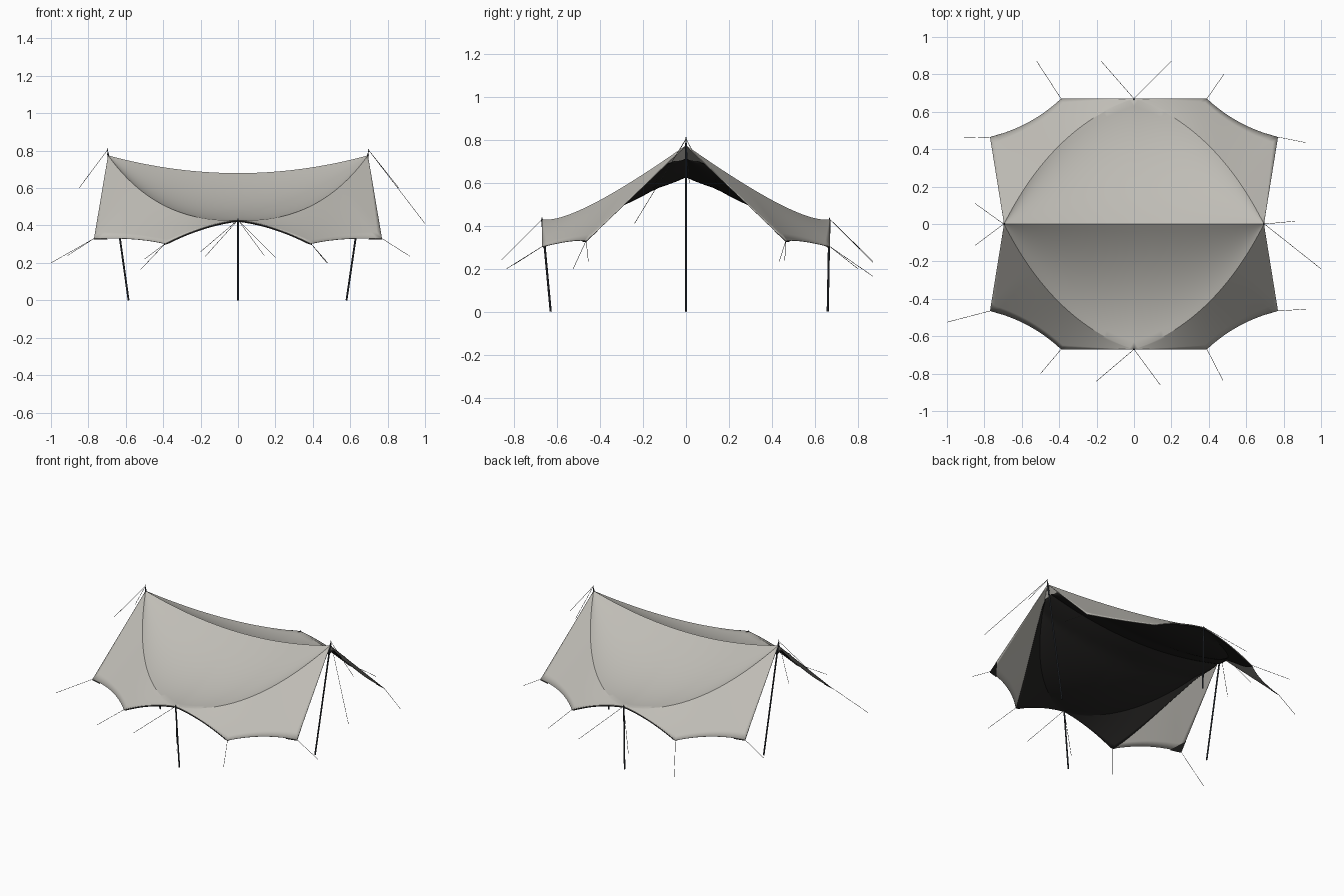
import bpy, bmesh, math
from mathutils import Vector as V

if "Cube" in bpy.data.objects:
    bpy.data.objects.remove(bpy.data.objects["Cube"])


def material(name, rgb):
    m = bpy.data.materials.new(name)
    m.diffuse_color = (*rgb, 1)
    m.use_nodes = True
    m.node_tree.nodes["Principled BSDF"].inputs["Base Color"].default_value = m.diffuse_color
    return m


CANVAS = material("light grey canvas", (0.52, 0.505, 0.465))
LINING = material("black lining", (0.018, 0.017, 0.016))
METAL = material("dark pole metal", (0.035, 0.04, 0.05))
CORD = material("dark cord", (0.06, 0.06, 0.06))

# Key points of one quarter of the canopy
PEAK, POLE_TOP = V((0.695, 0, 0.775)), V((0, 0.67, 0.43))
EAVE, WING = V((0.39, 0.67, 0.303)), V((0.77, 0.465, 0.33))
T_EAVE, T_WING = 0.4, 0.75


def bezier(a, c, b, t):
    return a * (1 - t) ** 2 + c * (2 * t * (1 - t)) + b * t * t


def seam(t):
    return bezier(POLE_TOP, V((0.43, 0.525, 0.405)), PEAK, t)


def hem(t):
    if t <= T_EAVE:
        return bezier(POLE_TOP, V((0.195, 0.67, 0.405)), EAVE, t / T_EAVE)
    if t <= T_WING:
        return bezier(EAVE, V((0.55, 0.52, 0.34)), WING, (t - T_EAVE) / (T_WING - T_EAVE))
    return WING.lerp(PEAK, (t - T_WING) / (1 - T_WING))


def bowl(t, v):
    """Sagging panel from the ridge (v=0) to the curved seam (v=1)."""
    s = seam(t)
    k = s.x / PEAK.x
    ridge = V((s.x, 0, 0.68 + 0.095 * k * k))
    p = ridge.lerp(s, v)
    p.z -= 0.27 * v * (1 - v) * (1 - k) ** 0.8
    return p


def side(p):
    """Which side of the line from peak to eave corner a point lies on."""
    d, q = EAVE - PEAK, p - PEAK
    return d.x * q.y - d.y * q.x


def lining_reach(t):
    """Share of the wing the lining covers at t."""
    a, b = side(seam(t)), side(hem(t))
    if t <= T_EAVE or abs(a - b) < 1e-6:
        return 1
    return min(1, max(0, a / (a - b)))


def sheet(name, mat, t_end, reach, drop, thickness):
    """Loft one quarter, mirror it twice and give it thickness."""
    n, nb, nw = 40, 16, 8
    bm = bmesh.new()
    grid = []
    for i in range(n + 1):
        t = t_end * i / n
        col = [bowl(t, j / nb) for j in range(nb + 1)]
        col += [seam(t).lerp(hem(t), reach(t) * j / nw) for j in range(1, nw + 1)]
        grid.append([bm.verts.new(p - V((0, 0, drop(p)))) for p in col])
    for a, b in zip(grid, grid[1:]):
        for j in range(nb + nw):
            bm.faces.new((a[j], b[j], b[j + 1], a[j + 1]))
    bmesh.ops.remove_doubles(bm, verts=bm.verts, dist=1e-4)
    for axis in (0, 1):
        dup = bmesh.ops.duplicate(bm, geom=bm.verts[:] + bm.edges[:] + bm.faces[:])["geom"]
        for v in dup:
            if isinstance(v, bmesh.types.BMVert):
                v.co[axis] *= -1
        bmesh.ops.reverse_faces(bm, faces=[f for f in dup if isinstance(f, bmesh.types.BMFace)])
        bmesh.ops.remove_doubles(bm, verts=bm.verts, dist=1e-4)
    bmesh.ops.recalc_face_normals(bm, faces=bm.faces)
    if sum(f.normal.z for f in bm.faces) < 0:
        bmesh.ops.reverse_faces(bm, faces=bm.faces)
    ob = add(name, bm, mat)
    bpy.context.view_layer.objects.active = ob
    ob.select_set(True)
    bpy.ops.object.shade_smooth_by_angle(angle=math.radians(30))
    ob.select_set(False)
    sol = ob.modifiers.new("thickness", "SOLIDIFY")
    sol.thickness, sol.offset = thickness, -1
    return ob


def add(name, bm, mat):
    me = bpy.data.meshes.new(name)
    bm.to_mesh(me)
    bm.free()
    me.materials.append(mat)
    ob = bpy.data.objects.new(name, me)
    bpy.context.collection.objects.link(ob)
    return ob


def rod(name, a, b, r, mat, sides=8, tip=None):
    a, b = V(a), V(b)
    bm = bmesh.new()
    bmesh.ops.create_cone(bm, cap_ends=True, segments=sides, radius1=r,
                          radius2=r if tip is None else tip, depth=(b - a).length)
    ob = add(name, bm, mat)
    ob.location = (a + b) / 2
    ob.rotation_euler = (b - a).to_track_quat("Z", "Y").to_euler()
    return ob


# Canopy and the dark lining hung beneath it
sheet("canopy", CANVAS, 1, lambda t: 1, lambda p: 0, 0.003)
sheet("lining", LINING, 0.95, lining_reach,
      lambda p: 0.008 + 0.045 * max(0, 1 - p.y / 0.14), 0.002)

# Dark reinforcement patches under the wing corners
for sx in (1, -1):
    for sy in (1, -1):
        bm = bmesh.new()
        pts = [hem(T_WING), hem(T_WING - 0.06), hem(T_WING + 0.03)]
        bm.faces.new([bm.verts.new((p.x * sx, p.y * sy, p.z - 0.006)) for p in pts])
        add("corner_patch", bm, LINING)

# Poles with pointed tips through the canopy
POLES = [((-0.585, 0, 0), (-0.695, 0, 0.785)), ((0.58, 0, 0), (0.695, 0, 0.78)),
         ((0, -0.63, 0), (0, -0.67, 0.43)), ((0, 0.66, 0), (0, 0.668, 0.43))]
for foot, top in POLES:
    d = (V(top) - V(foot)).normalized()
    rod("pole", foot, top, 0.005, METAL, 10)
    rod("pole_tip", top, V(top) + d * (0.03 if top[1] == 0 else 0.008), 0.003, METAL, 8, 0.001)

# Guy lines: start point followed by the far ends
GUYS = [((-0.697, 0, 0.805), (-0.85, 0.11, 0.6), (-0.85, -0.115, 0.6)),
        ((0.697, 0, 0.805), (0.86, 0.015, 0.6), (1, -0.24, 0.41)),
        ((0, 0.67, 0.43), (-0.175, 0.87, 0.235), (0.2, 0.87, 0.23)),
        ((0, -0.67, 0.43), (-0.2, -0.84, 0.26), (0.14, -0.86, 0.24)),
        ((-0.39, 0.67, 0.303), (-0.52, 0.87, 0.165)),
        ((0.39, 0.67, 0.303), (0.48, 0.8, 0.2)),
        ((-0.39, -0.67, 0.303), (-0.5, -0.8, 0.22)),
        ((0.39, -0.67, 0.303), (0.475, -0.835, 0.2)),
        ((-0.77, 0.465, 0.33), (-0.91, 0.46, 0.24)),
        ((0.77, 0.465, 0.33), (0.92, 0.435, 0.235)),
        ((-0.77, -0.465, 0.33), (-1, -0.525, 0.2)),
        ((0.77, -0.465, 0.33), (0.92, -0.455, 0.235))]
for start, *ends in GUYS:
    for end in ends:
        rod("guy_line", start, end, 0.0012, CORD, 5)
